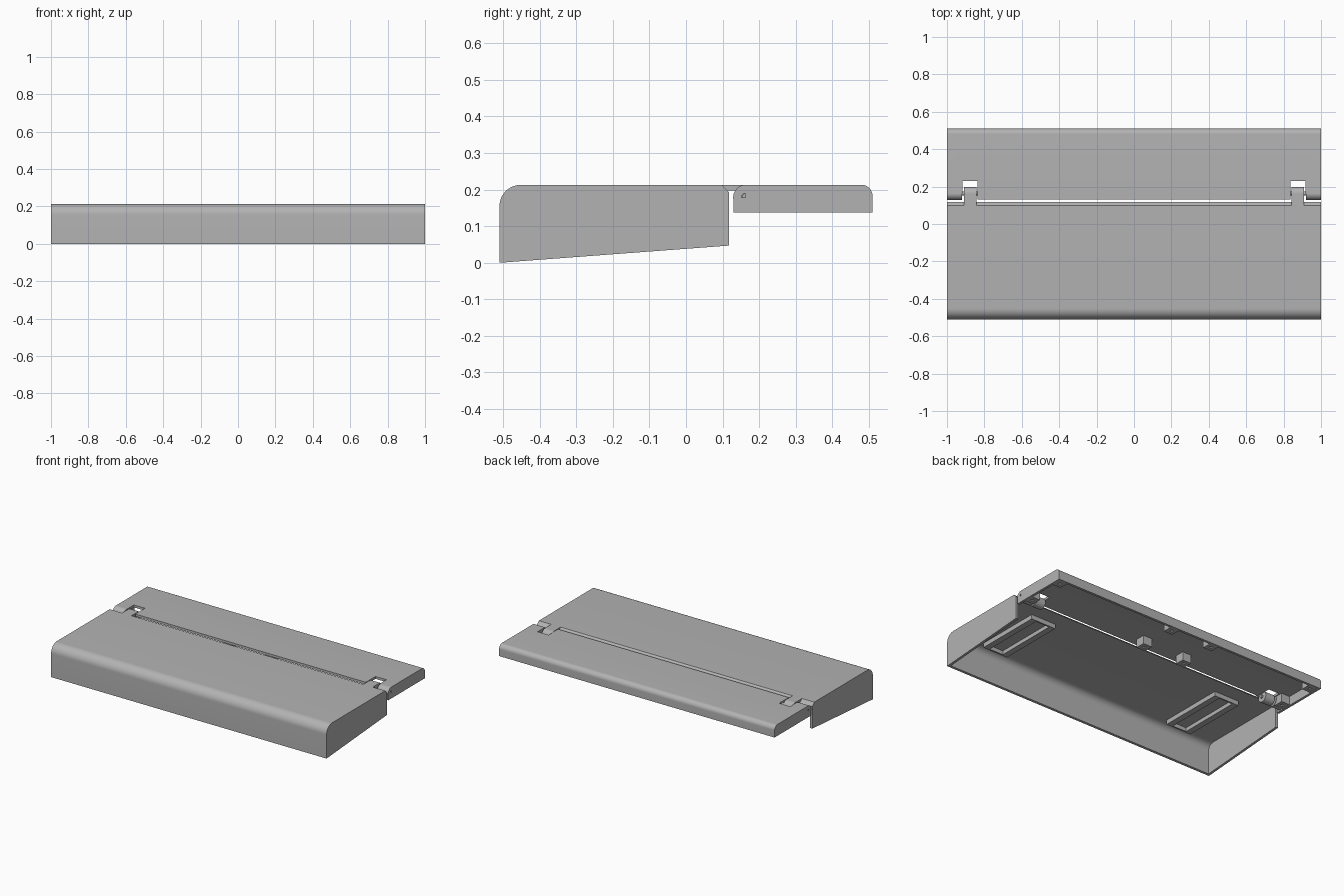
import bpy, bmesh, math

if "Cube" in bpy.data.objects:
    bpy.data.objects.remove(bpy.data.objects["Cube"], do_unlink=True)

grey = bpy.data.materials.new("plain_grey")
grey.use_nodes = True
grey.diffuse_color = (0.45, 0.45, 0.45, 1)
grey.node_tree.nodes["Principled BSDF"].inputs["Base Color"].default_value = (0.45, 0.45, 0.45, 1)

T = 0.016        # wall thickness
TOP = 0.213      # height of the top surface
HINGE = (0.163, 0.179)
R = 0.034        # hinge barrel radius


def arc(cy, cz, r, a0, a1, n=12):
    """Points on an arc in the y-z plane, angles in degrees."""
    angles = [math.radians(a0 + (a1 - a0) * i / n) for i in range(n + 1)]
    return [(cy + r * math.cos(a), cz + r * math.sin(a)) for a in angles]


def prism(name, profile, x0, x1):
    """Extrude a closed y-z profile along x."""
    bm = bmesh.new()
    face = bm.faces.new([bm.verts.new((min(x0, x1), y, z)) for y, z in profile])
    moved = bmesh.ops.extrude_face_region(bm, geom=[face])["geom"]
    verts = [v for v in moved if isinstance(v, bmesh.types.BMVert)]
    bmesh.ops.translate(bm, verts=verts, vec=(abs(x1 - x0), 0, 0))
    bmesh.ops.recalc_face_normals(bm, faces=bm.faces)
    mesh = bpy.data.meshes.new(name)
    bm.to_mesh(mesh)
    bm.free()
    mesh.materials.append(grey)
    ob = bpy.data.objects.new(name, mesh)
    bpy.context.collection.objects.link(ob)
    return ob


def box(name, x0, x1, y0, y1, z0, z1):
    return prism(name, [(y0, z0), (y1, z0), (y1, z1), (y0, z1)], x0, x1)


def rod(name, r, x0, x1, centre=HINGE):
    return prism(name, arc(*centre, r, 0, 360, 40)[:-1], x0, x1)


def cut(ob, cutter):
    cutter.hide_render = True
    cutter.hide_viewport = True
    mod = ob.modifiers.new("cut", "BOOLEAN")
    mod.operation = "DIFFERENCE"
    mod.solver = "EXACT"
    mod.object = cutter


def smooth(ob):
    bpy.ops.object.select_all(action="DESELECT")
    ob.select_set(True)
    bpy.context.view_layer.objects.active = ob
    bpy.ops.object.shade_smooth_by_angle(angle=math.radians(30))


# Front cover: curved front wall and top with a chamfered rear edge
FR = 0.058
fc = (-0.51 + FR, TOP - FR)
front_arc = arc(*fc, FR, 180, 90)
inner_arc = arc(*fc, FR - T, 90, 180)
rear_edge = [(0.098, TOP), (0.118, 0.192)]
smooth(prism("front_cover",
             [(-0.51, 0)] + front_arc + rear_edge + [(0.11, TOP - T)] + inner_arc + [(-0.51 + T, 0.001)],
             -1 + T, 1 - T))

# Rear cover: flat top with a rounded back wall
BR = 0.03
bc = (0.51 - BR, TOP - BR)
rear = prism("rear_cover",
             [(0.13, TOP - T), (0.13, TOP)] + arc(*bc, BR, 90, 0)
             + [(0.51, 0.138), (0.51 - T, 0.138)] + arc(*bc, BR - T, 0, 90),
             -1 + T, 1 - T)

for s, side in ((-1, "right"), (1, "left")):
    # End walls of both covers
    smooth(prism(side + "_front_end_wall",
                 [(-0.51, 0)] + front_arc + rear_edge + [(0.118, 0.047)], s * (1 - T), s))
    smooth(prism(side + "_rear_end_wall",
                 [(0.13, 0.138), (0.13, HINGE[1]), HINGE, (HINGE[0], TOP)]
                 + arc(*bc, BR, 90, 0) + [(0.51, 0.138)], s * (1 - T), s))

    # Notches in the rear cover for the hinge
    cut(rear, box(side + "_arm_notch_cutter", s * 0.837, s * 0.917, 0.1, 0.23, 0.1, 0.3))
    cut(rear, box(side + "_barrel_notch_cutter", s * 0.91, s * 1.1, 0.1, HINGE[0], 0.1, 0.3))

    # Hinge: arm and knuckle on the front cover, barrel and pin on the rear cover
    box(side + "_hinge_arm", s * 0.842, s * 0.91, 0.09, HINGE[0], TOP - T, TOP)
    smooth(rod(side + "_hinge_knuckle", R, s * 0.842, s * 0.91))
    barrel = rod(side + "_hinge_barrel", R, s * 0.92, s * 1.0)
    cut(barrel, rod(side + "_pin_hole_cutter", 0.011, s * 0.9, s * 1.1))
    smooth(barrel)
    smooth(rod(side + "_hinge_pin", 0.0105, s * 0.83, s * 0.985))

    # Rectangular frame under the front cover
    frame = box(side + "_under_frame", s * 0.61, s * 0.79, -0.43, 0.01, 0.168, TOP - 0.01)
    cut(frame, box(side + "_frame_cutter", s * 0.65, s * 0.75, -0.42, 0.0, 0.1, TOP - 0.02))

smooth(rear)

# Screw posts under the rear cover, each with a hole
for row, y in (("inner", 0.212), ("outer", 0.462)):
    for i, x in enumerate((-0.955, -0.2, 0.1, 0.955)):
        w = 0.032
        post = box(f"{row}_screw_post_{i + 1}", x - w, x + w, y - w, y + w, 0.142, TOP - 0.008)
        cut(post, box(f"{row}_post_hole_cutter_{i + 1}",
                      x - 0.009, x + 0.009, y - 0.009, y + 0.009, 0.1, 0.18))
